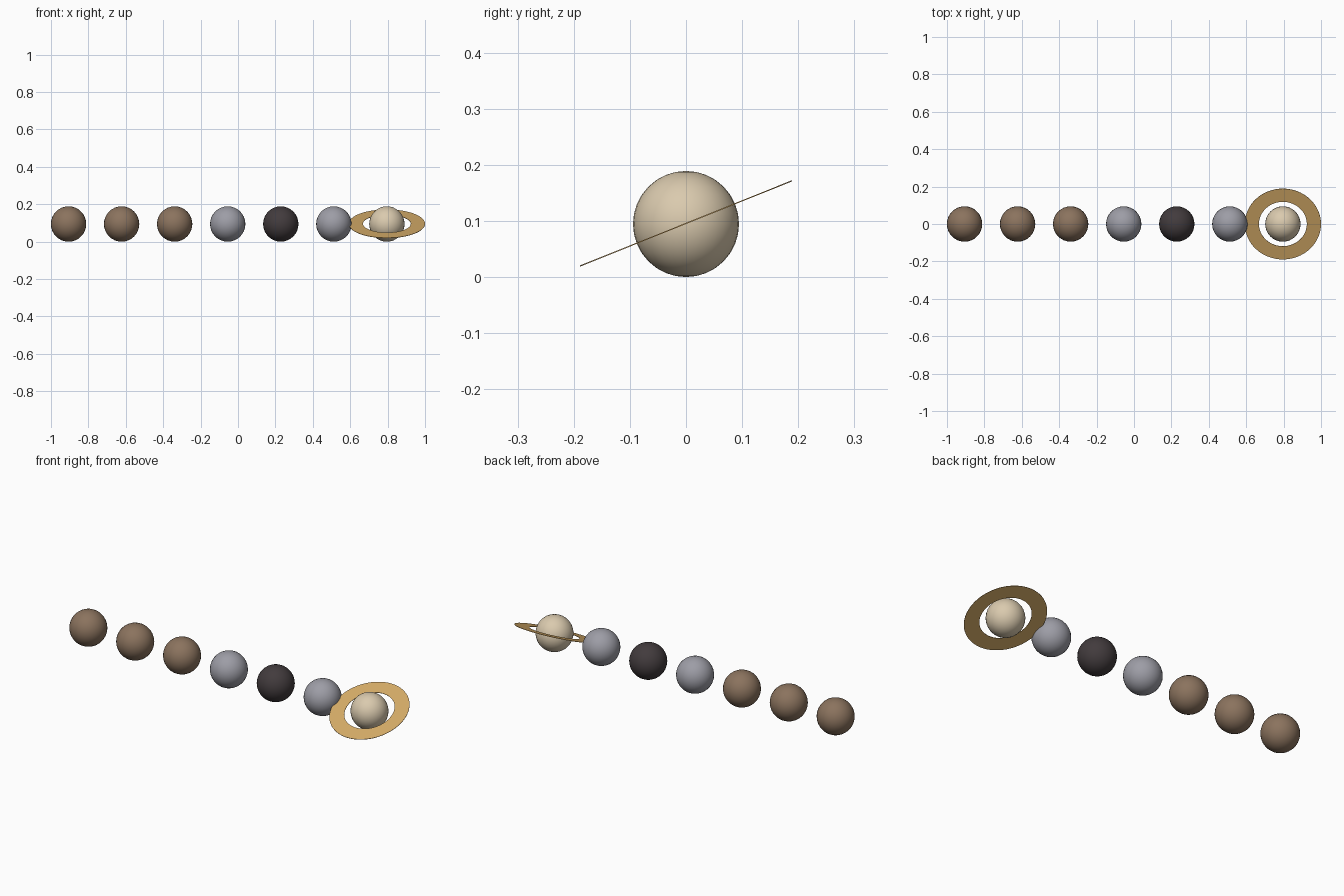
import bpy, bmesh, math

if "Cube" in bpy.data.objects:
    bpy.data.objects.remove(bpy.data.objects["Cube"])

R = 0.0945          # planet radius
FIRST_X, LAST_X = -0.906, 0.796
STEP = (LAST_X - FIRST_X) / 6


def material(name, srgb):
    lin = [((c / 255 + 0.055) / 1.055) ** 2.4 for c in srgb]
    m = bpy.data.materials.new(name)
    m.diffuse_color = (*lin, 1)
    m.use_nodes = True
    m.node_tree.nodes["Principled BSDF"].inputs["Base Color"].default_value = m.diffuse_color
    return m


brown = material("rocky brown", (139, 115, 94))
grey = material("cool grey", (157, 157, 166))
dark = material("charcoal", (66, 59, 61))
cream = material("pale cream", (218, 202, 174))
gold = material("ring gold", (214, 172, 104))

# Row of seven equal planets
planets = [("brown_planet_1", brown), ("brown_planet_2", brown), ("brown_planet_3", brown),
           ("grey_planet_1", grey), ("dark_planet", dark), ("grey_planet_2", grey),
           ("ringed_planet", cream)]
for i, (name, mat) in enumerate(planets):
    bpy.ops.mesh.primitive_uv_sphere_add(segments=32, ring_count=16, radius=R,
                                         location=(FIRST_X + i * STEP, 0, R))
    ob = bpy.context.object
    ob.name = name
    ob.data.materials.append(mat)
    bpy.ops.object.shade_smooth()

# Thin flat ring, tilted up towards the back
N, T = 64, 0.001
bm = bmesh.new()
loops = []
for r, z in ((0.128, -T), (0.2037, -T), (0.2037, T), (0.128, T)):
    loops.append([bm.verts.new((r * math.cos(math.tau * k / N), r * math.sin(math.tau * k / N), z))
                  for k in range(N)])
for j in range(4):
    a, b = loops[j], loops[(j + 1) % 4]
    for k in range(N):
        n = (k + 1) % N
        bm.faces.new((a[k], a[n], b[n], b[k]))
bmesh.ops.recalc_face_normals(bm, faces=bm.faces)
mesh = bpy.data.meshes.new("planet_ring")
bm.to_mesh(mesh)
bm.free()
mesh.materials.append(gold)
ring = bpy.data.objects.new("planet_ring", mesh)
ring.location = (LAST_X, 0, R + 0.001)
ring.rotation_euler = (math.radians(21.9), 0, 0)
bpy.context.collection.objects.link(ring)
